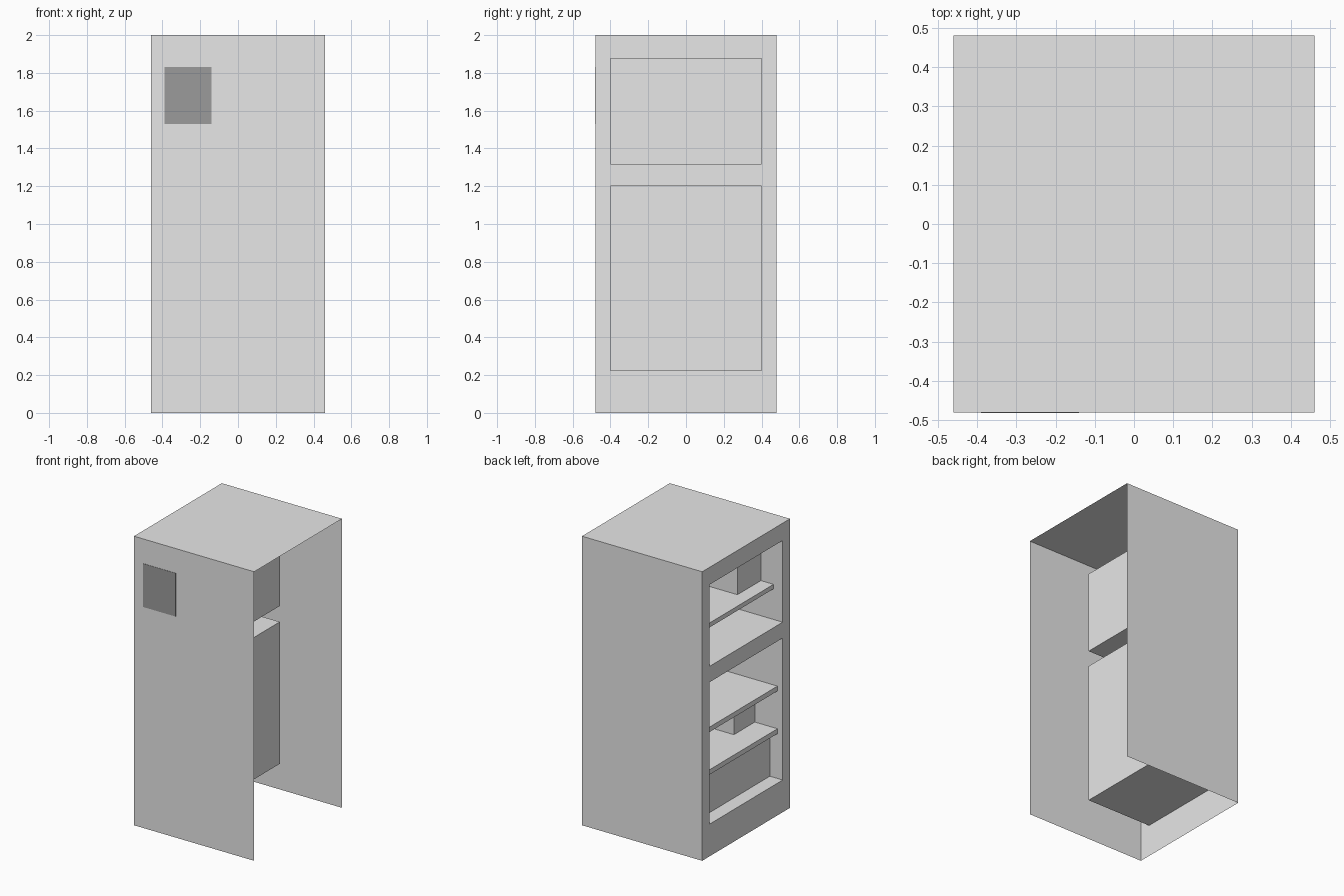
import bpy
import bmesh
from mathutils import Vector

default = bpy.data.objects.get("Cube")
if default:
    bpy.data.objects.remove(default, do_unlink=True)


def material(name, value):
    mat = bpy.data.materials.new(name)
    mat.use_nodes = True
    colour = (value, value, value, 1)
    mat.diffuse_color = colour
    mat.node_tree.nodes["Principled BSDF"].inputs["Base Color"].default_value = colour
    return mat


light_grey = material("light_grey", 0.8)
dark_grey = material("dark_grey", 0.33)


def finish(name, bm, mat):
    mesh = bpy.data.meshes.new(name)
    bm.to_mesh(mesh)
    bm.free()
    mesh.materials.append(mat)
    obj = bpy.data.objects.new(name, mesh)
    bpy.context.collection.objects.link(obj)
    return obj


def box(name, x, y, z, mat=light_grey, open_sides=(), inward=False):
    """Box from axis ranges; sides facing any direction in open_sides are left out."""
    bm = bmesh.new()
    bmesh.ops.create_cube(bm, size=1)
    ranges = (x, y, z)
    for v in bm.verts:
        v.co = Vector([r[0] if c < 0 else r[1] for c, r in zip(v.co, ranges)])
    bm.normal_update()
    gone = [f for f in bm.faces
            if any(f.normal.dot(Vector(d)) > 0.9 for d in open_sides)]
    bmesh.ops.delete(bm, geom=gone, context='FACES')
    if inward:
        bmesh.ops.reverse_faces(bm, faces=bm.faces[:])
    return finish(name, bm, mat)


LEFT, RIGHT, DOWN = (1, 0, 0), (-1, 0, 0), (0, 0, -1)
HALF_X, HALF_Y, HEIGHT = 0.46, 0.48, 2.0
INNER_Y = 0.40
BACK = 0.04          # depth at which the liners end
LOWER = (0.223, 1.205)
UPPER = (1.315, 1.88)

# Outer shell: front, back and top sheets, open underneath and on one side
box("outer_shell", (-HALF_X, HALF_X), (-HALF_Y, HALF_Y), (0, HEIGHT),
    open_sides=(LEFT, RIGHT, DOWN))

# Door-side wall with two openings
bm = bmesh.new()
ys = (-HALF_Y, -INNER_Y, INNER_Y, HALF_Y)
zs = (0, *LOWER, *UPPER, HEIGHT)
for i in range(len(ys) - 1):
    for j in range(len(zs) - 1):
        if i == 1 and j in (1, 3):
            continue
        corners = ((ys[i], zs[j]), (ys[i], zs[j + 1]),
                   (ys[i + 1], zs[j + 1]), (ys[i + 1], zs[j]))
        bm.faces.new([bm.verts.new((-HALF_X, y, z)) for y, z in corners])
bmesh.ops.remove_doubles(bm, verts=bm.verts[:], dist=0.001)
bmesh.ops.recalc_face_normals(bm, faces=bm.faces[:])
if bm.faces[:][0].normal.x > 0:
    bmesh.ops.reverse_faces(bm, faces=bm.faces[:])
bmesh.ops.dissolve_limit(bm, angle_limit=0.01, verts=bm.verts[:], edges=bm.edges[:])
finish("opening_wall", bm, light_grey)

# Compartment liners
for name, z in (("lower_liner", LOWER), ("upper_liner", UPPER)):
    box(name, (-HALF_X, BACK), (-INNER_Y, INNER_Y), z,
        open_sides=(RIGHT,), inward=True)

# Shelves: front edge and height range
for name, front, z in (("lower_shelf", -0.42, (0.533, 0.567)),
                       ("middle_shelf", -0.42, (0.828, 0.862)),
                       ("upper_shelf", -0.39, (1.527, 1.558))):
    box(name, (front, BACK - 0.002), (-INNER_Y, INNER_Y), z)

# Drawer under the lowest shelf
box("drawer", (-0.362, BACK - 0.002), (-INNER_Y, INNER_Y), (LOWER[0], 0.533))

# Small bins standing on the shelves against the side wall
box("lower_bin", (-0.247, BACK - 0.004), (-INNER_Y - 0.003, -0.171), (0.565, 0.78))
box("upper_bin", (-0.293, BACK - 0.004), (-INNER_Y - 0.001, -0.144), (1.556, 1.78))

# Dark plate on the front
box("front_plate", (-0.39, -0.14), (-HALF_Y - 0.002, -HALF_Y + 0.002), (1.53, 1.83),
    mat=dark_grey)
